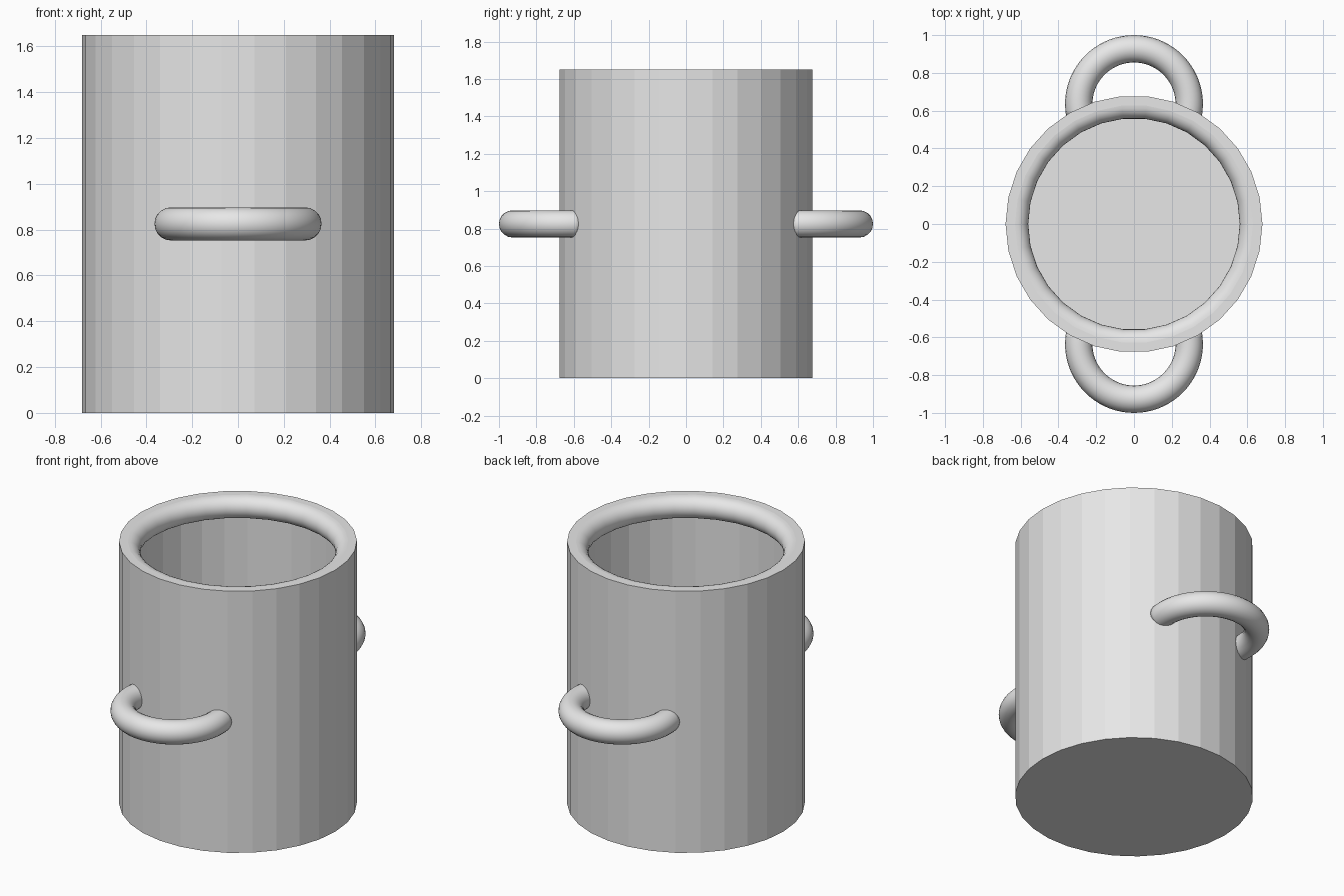
import bpy
import bmesh
from math import cos, sin, pi, radians

cube = bpy.data.objects.get("Cube")
if cube:
    bpy.data.objects.remove(cube, do_unlink=True)

HEIGHT = 1.65
OUTER, WALL_IN = 0.68, 0.63
SIDES = 30

grey = bpy.data.materials.new("light_grey")
grey.use_nodes = True
grey.diffuse_color = (0.8, 0.8, 0.8, 1)
grey.node_tree.nodes["Principled BSDF"].inputs["Base Color"].default_value = grey.diffuse_color


def add_object(name, bm, smooth):
    bmesh.ops.remove_doubles(bm, verts=bm.verts, dist=0.0001)
    bmesh.ops.recalc_face_normals(bm, faces=bm.faces)
    mesh = bpy.data.meshes.new(name)
    bm.to_mesh(mesh)
    bm.free()
    for face in mesh.polygons:
        face.use_smooth = smooth
    mesh.materials.append(grey)
    obj = bpy.data.objects.new(name, mesh)
    bpy.context.collection.objects.link(obj)
    return obj


def lathe(name, profile, smooth=False):
    """Spin a (radius, z) profile around the vertical axis."""
    bm = bmesh.new()
    verts = [bm.verts.new((r, 0, z)) for r, z in profile]
    edges = [bm.edges.new(pair) for pair in zip(verts, verts[1:])]
    bmesh.ops.spin(bm, geom=verts + edges, cent=(0, 0, 0), axis=(0, 0, 1),
                   angle=2 * pi, steps=SIDES)
    return add_object(name, bm, smooth)


def handle(name, side):
    """Horizontal ring segment whose ends sink into the wall."""
    ring, tube, centre_y = 0.2925, 0.0725, 0.635
    start, steps, sections = radians(-11), 40, 20
    bm = bmesh.new()
    loops = []
    for i in range(steps + 1):
        a = start + (pi - 2 * start) * i / steps
        loop = []
        for j in range(sections):
            b = 2 * pi * j / sections
            r = ring + tube * cos(b)
            loop.append(bm.verts.new((r * cos(a), side * (centre_y + r * sin(a)),
                                      HEIGHT / 2 + tube * sin(b))))
        loops.append(loop)
    for one, two in zip(loops, loops[1:]):
        for j in range(sections):
            k = (j + 1) % sections
            bm.faces.new((one[j], one[k], two[k], two[j]))
    for end in (loops[0], loops[-1]):
        bm.faces.new(end)
    return add_object(name, bm, True)


# Hollow faceted body with a closed bottom
lathe("mug_body", [(0, 0), (OUTER, 0), (OUTER, HEIGHT), (WALL_IN, HEIGHT),
                   (WALL_IN, 0.07), (0, 0.07)])

# Rounded bead around the inside of the mouth
bead = 0.07
lathe("inner_lip", [(WALL_IN - bead * sin(pi * i / 14),
                     HEIGHT - bead + bead * cos(pi * i / 14)) for i in range(15)], True)

# Matching handles, front and back
handle("front_handle", -1)
handle("back_handle", 1)
